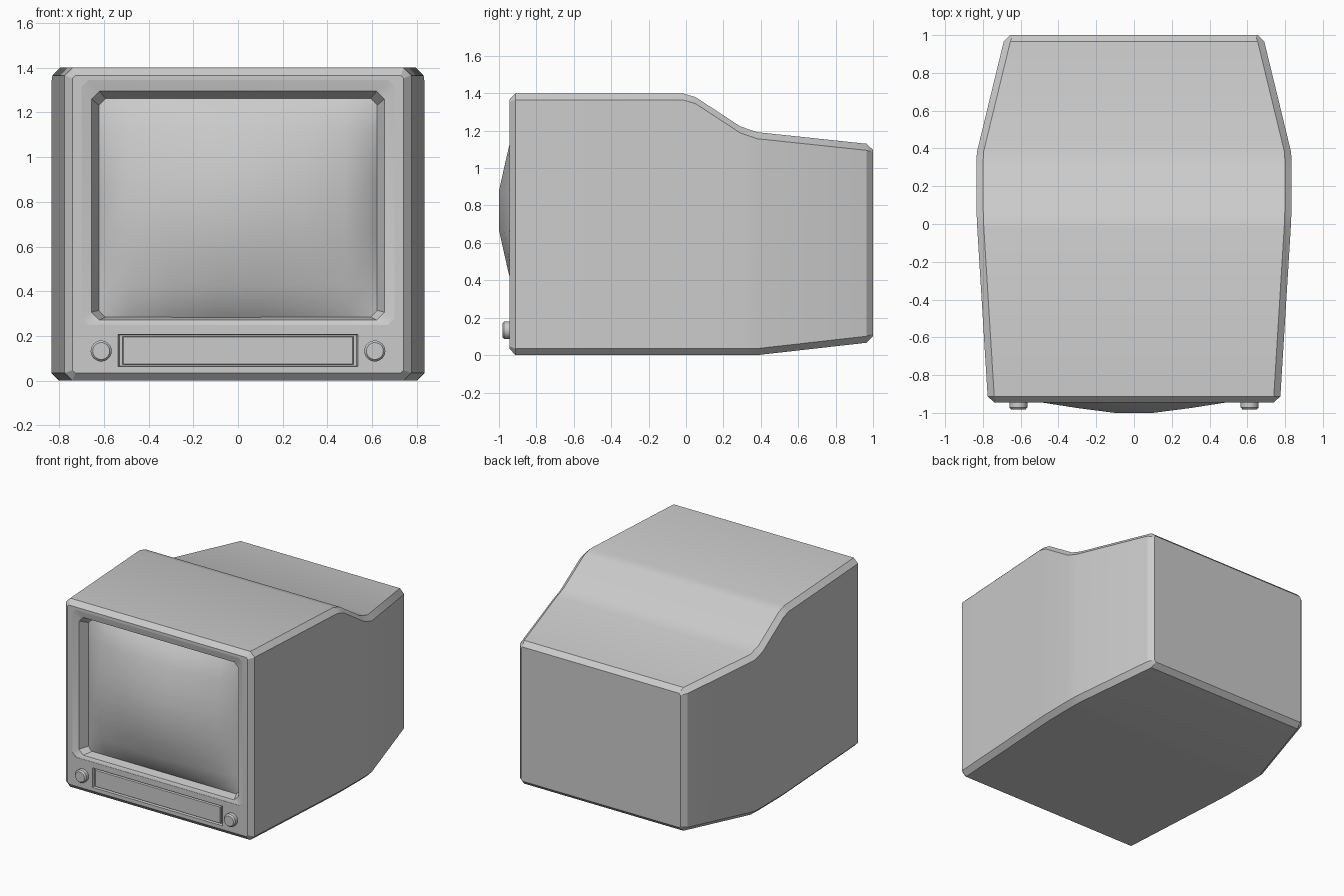
import bpy, bmesh, math

if "Cube" in bpy.data.objects:
    bpy.data.objects.remove(bpy.data.objects["Cube"])


def finish(bm, name, angle=30):
    bmesh.ops.recalc_face_normals(bm, faces=bm.faces)
    me = bpy.data.meshes.new(name)
    bm.to_mesh(me)
    bm.free()
    ob = bpy.data.objects.new(name, me)
    bpy.context.collection.objects.link(ob)
    bpy.ops.object.select_all(action='DESELECT')
    ob.select_set(True)
    bpy.context.view_layer.objects.active = ob
    bpy.ops.object.shade_smooth_by_angle(angle=math.radians(angle))
    return ob


def loft(name, sections):
    """Closed skin over chamfered rectangles: (y, half width, bottom, top, chamfer)."""
    bm = bmesh.new()
    rings = []
    for y, w, b, t, c in sections:
        pts = [(w - c, b), (w, b + c), (w, t - c), (w - c, t),
               (c - w, t), (-w, t - c), (-w, b + c), (c - w, b)]
        rings.append([bm.verts.new((x, y, z)) for x, z in pts])
    for r0, r1 in zip(rings, rings[1:]):
        for i in range(8):
            j = (i + 1) % 8
            bm.faces.new((r0[i], r0[j], r1[j], r1[i]))
    bm.faces.new(rings[0])
    bm.faces.new(rings[-1])
    return finish(bm, name)


def cut(target, cutter):
    mod = target.modifiers.new("cut", 'BOOLEAN')
    mod.operation = 'DIFFERENCE'
    mod.solver = 'EXACT'
    mod.object = cutter
    bpy.context.view_layer.objects.active = target
    bpy.ops.object.modifier_apply(modifier=mod.name)
    bpy.data.objects.remove(cutter)


# Cabinet: chamfered box with a stepped roof and tapered back
C = 0.035
cabinet = loft("cabinet", [
    (-0.945, 0.74, 0.035, 1.365, 0.012), (-0.912, 0.775, 0.0, 1.40, C),
    (-0.02, 0.83, 0.0, 1.40, C), (0.05, 0.833, 0.0, 1.38, C),
    (0.29, 0.835, 0.0, 1.223, C), (0.38, 0.832, 0.0, 1.192, C),
    (0.965, 0.69, 0.066, 1.13, C), (1.0, 0.655, 0.10, 1.097, 0.012)])

# Stepped screen recess and the slot for the control door
cut(cabinet, loft("recess_cutter", [
    (-0.96, 0.70, 0.25, 1.345, 0.03), (-0.943, 0.70, 0.25, 1.345, 0.03),
    (-0.930, 0.655, 0.272, 1.295, 0.035), (-0.86, 0.62, 0.285, 1.26, 0.03)]))
cut(cabinet, loft("slot_cutter", [
    (-0.96, 0.54, 0.06, 0.21, 0.001), (-0.925, 0.53, 0.066, 0.204, 0.001)]))
bpy.ops.object.select_all(action='DESELECT')
cabinet.select_set(True)
bpy.context.view_layer.objects.active = cabinet
bpy.ops.object.shade_smooth_by_angle(angle=math.radians(30))

# Control door inside the slot
loft("control_door", [
    (-0.943, 0.512, 0.075, 0.195, 0.001), (-0.938, 0.517, 0.072, 0.198, 0.001),
    (-0.92, 0.517, 0.072, 0.198, 0.001)])

# Bulging picture tube: height is the product of two edge-to-centre profiles
bm = bmesh.new()
prof_x = [(0.622, 0), (0.58, 0.28), (0.48, 0.6), (0.3, 0.81), (0.1, 1.0)]
prof_z = [(0.49, 0), (0.44, 0.28), (0.345, 0.6), (0.22, 0.81), (0.105, 1.0)]


def mirrored(p):
    return [(-a, h) for a, h in p] + [(a, h) for a, h in reversed(p)]


rows = [[bm.verts.new((x, -0.865 - 0.135 * hx * hz, 0.773 + z))
         for x, hx in mirrored(prof_x)] for z, hz in mirrored(prof_z)]
for a, b in zip(rows, rows[1:]):
    for i in range(len(a) - 1):
        bm.faces.new((a[i], a[i + 1], b[i + 1], b[i]))
screen = finish(bm, "screen", 60)
# Open sheet: make sure it faces the viewer
if sum(p.normal.y for p in screen.data.polygons) > 0:
    screen.data.flip_normals()

# Two round knobs with a chamfered front rim
for side, label in ((-1, "left"), (1, "right")):
    bm = bmesh.new()
    n = 24
    rings = [[bm.verts.new((side * 0.612 + r * math.cos(math.tau * i / n), y,
                            0.133 + r * math.sin(math.tau * i / n)))
              for i in range(n)]
             for y, r in ((-0.93, 0.047), (-0.972, 0.047), (-0.982, 0.038))]
    for r0, r1 in zip(rings, rings[1:]):
        for i in range(n):
            j = (i + 1) % n
            bm.faces.new((r0[i], r0[j], r1[j], r1[i]))
    bm.faces.new(rings[0])
    bm.faces.new(rings[-1])
    finish(bm, label + "_knob")
